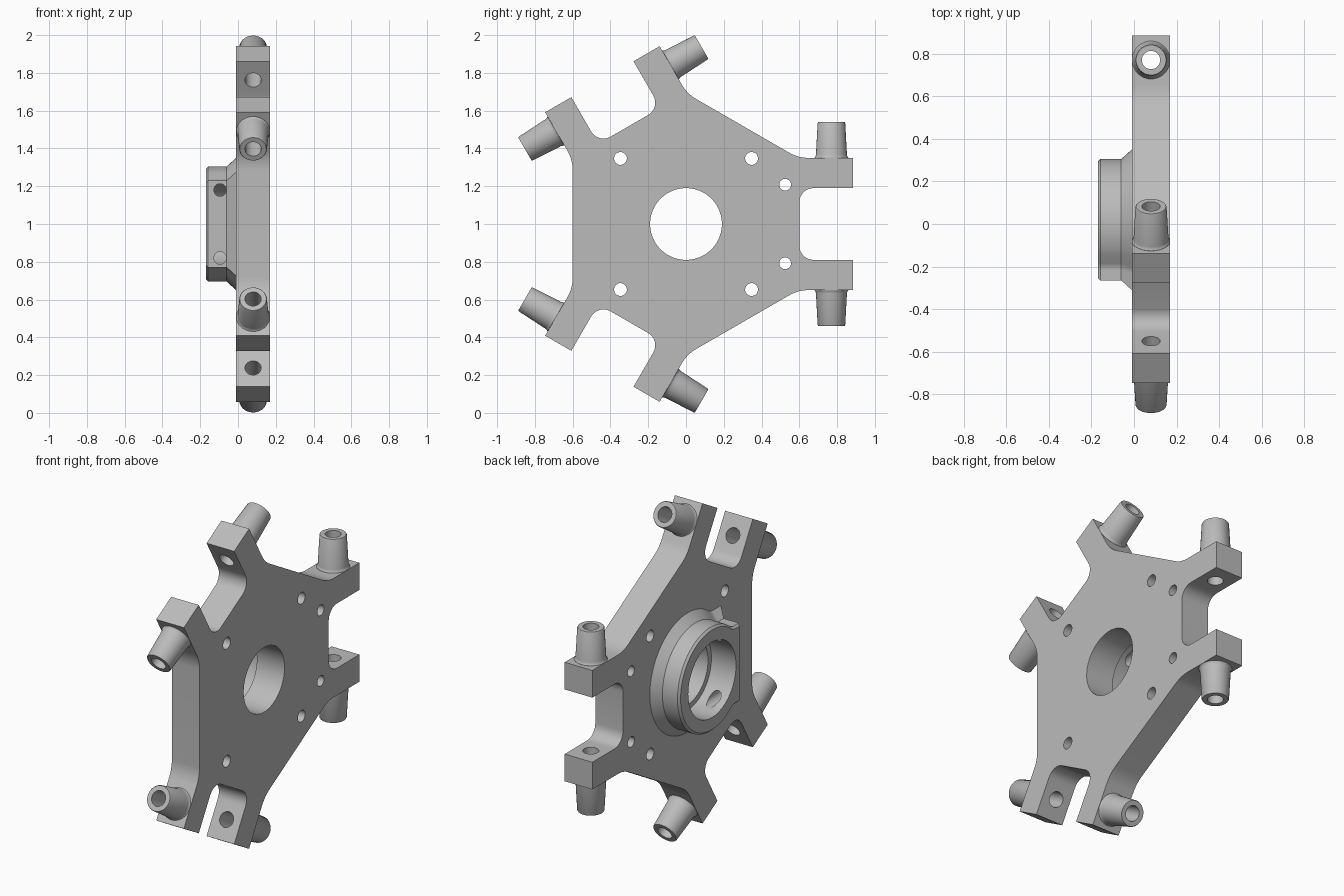
import bpy, bmesh
from math import sin, cos, tan, pi, radians, sqrt, atan2
from mathutils import Vector

old = bpy.data.objects.get("Cube")
if old:
    bpy.data.objects.remove(old)

# One plain grey for the whole casting
grey = bpy.data.materials.new("light grey")
grey.use_nodes = True
COLOUR = (0.5, 0.5, 0.5, 1)
grey.diffuse_color = COLOUR
grey.node_tree.nodes["Principled BSDF"].inputs["Base Color"].default_value = COLOUR

MID = 0.08              # middle of the plate thickness
BACK, FACE = -0.01, 0.17
FORKS = [radians(a) for a in (0, 120, 240)]


def place(x, u, v, turn=0):
    """Radial u and tangential v around the hub axis to world space."""
    return Vector((x, u * cos(turn) - v * sin(turn), 1 + u * sin(turn) + v * cos(turn)))


def loft(name, loops):
    """Closed solid through loops with equal point counts."""
    bm = bmesh.new()
    rings = [[bm.verts.new(p) for p in loop] for loop in loops]
    for a, b in zip(rings, rings[1:]):
        for i in range(len(a)):
            j = (i + 1) % len(a)
            bm.faces.new((a[i], a[j], b[j], b[i]))
    bm.faces.new(rings[0])
    bm.faces.new(rings[-1])
    bmesh.ops.recalc_face_normals(bm, faces=bm.faces)
    mesh = bpy.data.meshes.new(name)
    bm.to_mesh(mesh)
    bm.free()
    mesh.materials.append(grey)
    obj = bpy.data.objects.new(name, mesh)
    bpy.context.collection.objects.link(obj)
    return obj


def circle(r, n=48):
    return [(r * cos(2 * pi * i / n), r * sin(2 * pi * i / n)) for i in range(n)]


def axial_hole(u, v, r, x0, x1, n=32):
    return loft("cutter", [[place(x, u + a, v + b) for a, b in circle(r, n)]
                           for x in (x0, x1)])


def fillet(points, steps=8):
    """Round 2D corners given as (u, v, radius)."""
    out = []
    for i, (u, v, r) in enumerate(points):
        p = Vector((u, v))
        if not r:
            out.append(p)
            continue
        a = (Vector(points[i - 1][:2]) - p).normalized()
        b = (Vector(points[(i + 1) % len(points)][:2]) - p).normalized()
        half = a.angle(b) / 2
        centre = p + (a + b).normalized() * (r / sin(half))
        start = p + a * (r / tan(half)) - centre
        end = p + b * (r / tan(half)) - centre
        total = start.angle_signed(end)
        for k in range(steps + 1):
            t = -total * k / steps
            out.append(centre + Vector((start.x * cos(t) - start.y * sin(t),
                                        start.x * sin(t) + start.y * cos(t))))
    return out


def cut(obj, cutters):
    bpy.context.view_layer.objects.active = obj
    for c in cutters:
        c.hide_render = True
        mod = obj.modifiers.new("cut", 'BOOLEAN')
        mod.operation, mod.solver, mod.object = 'DIFFERENCE', 'EXACT', c
        bpy.ops.object.modifier_apply(modifier=mod.name)


# Plate: hexagonal body with three two-armed forks
fork = [(0.594, -0.35, 0.2), (0.885, -0.35, 0), (0.885, -0.19, 0), (0.6, -0.19, 0.075)]
fork += [(u, -v, r) for u, v, r in reversed(fork)]
corners = []
for turn in FORKS:
    for u, v, r in fork:
        p = place(0, u, v, turn)
        corners.append((p.y, p.z - 1, r))
outline = fillet(corners)
plate = loft("forked_plate", [[place(x, *p) for p in outline] for x in (BACK, FACE)])


# Hub collar: round with a flat-ended tab, flared where it meets the plate
def collar(grow):
    r, flat, half = 0.305 + grow, 0.265 + grow, 0.23 + grow
    join = atan2(half, -sqrt(r * r - half * half))
    last = join - radians(14)
    arc = [(r * cos(last * i / 36), r * sin(last * i / 36), 0) for i in range(-36, 37)]
    side = [(r * cos(join), half, 0.06), (-flat, half, 0)]
    return fillet(arc + side + [(u, -v, k) for u, v, k in reversed(side)])


hub = loft("hub_collar", [[place(x, *p) for p in collar(grow)] for x, grow in
                          ((-0.17, -0.012), (-0.158, 0), (-0.06, 0), (-0.005, 0.05))])

# Tapered bosses on the outer sides of the arms
bosses = []
BOSS = [(0.089, 0.34), (0.089, 0.351), (0.085, 0.356), (0.082, 0.368),
        (0.073, 0.535), (0.07, 0.54)]
for n, turn in enumerate(FORKS):
    for side, label in ((1, "a"), (-1, "b")):
        bosses.append((n, loft(f"arm_boss_{n + 1}{label}", [
            [place(MID + a, 0.77 + b, side * v, turn) for a, b in circle(r)]
            for r, v in BOSS])))

# Cross holes through arms and bosses
cross = [loft("cutter", [[place(MID + a, 0.77 + b, v, turn) for a, b in circle(0.043, 32)]
                         for v in (-0.7, 0.7)]) for turn in FORKS]

# Axial holes: bore, four mounting holes and two smaller ones
axial = [axial_hole(0, 0, 0.19, -0.3, 0.3, 96)]
for s in (-1, 1):
    axial += [axial_hole(u, s * 0.347, 0.034, -0.1, 0.3) for u in (-0.347, 0.347)]
    axial.append(axial_hole(0.525, s * 0.208, 0.031, -0.1, 0.3))

# Hub counterbore and its two set-screw holes
counterbore = axial_hole(0, 0, 0.222, -0.3, 0.1, 96)
screws = [loft("cutter", [[place(-0.095 + a, u, s * 0.18 + b) for a, b in circle(0.033, 32)]
                          for u in (-0.4, -0.05)]) for s in (-1, 1)]

cut(plate, axial + cross)
cut(hub, [counterbore] + screws)
for n, boss in bosses:
    cut(boss, [cross[n]])
for c in axial + cross + screws + [counterbore]:
    bpy.data.objects.remove(c)

# Smooth curved walls, keep machined edges sharp
bpy.ops.object.select_all(action='DESELECT')
for obj in [plate, hub] + [b for _, b in bosses]:
    obj.select_set(True)
bpy.context.view_layer.objects.active = plate
bpy.ops.object.shade_smooth_by_angle(angle=radians(30))
